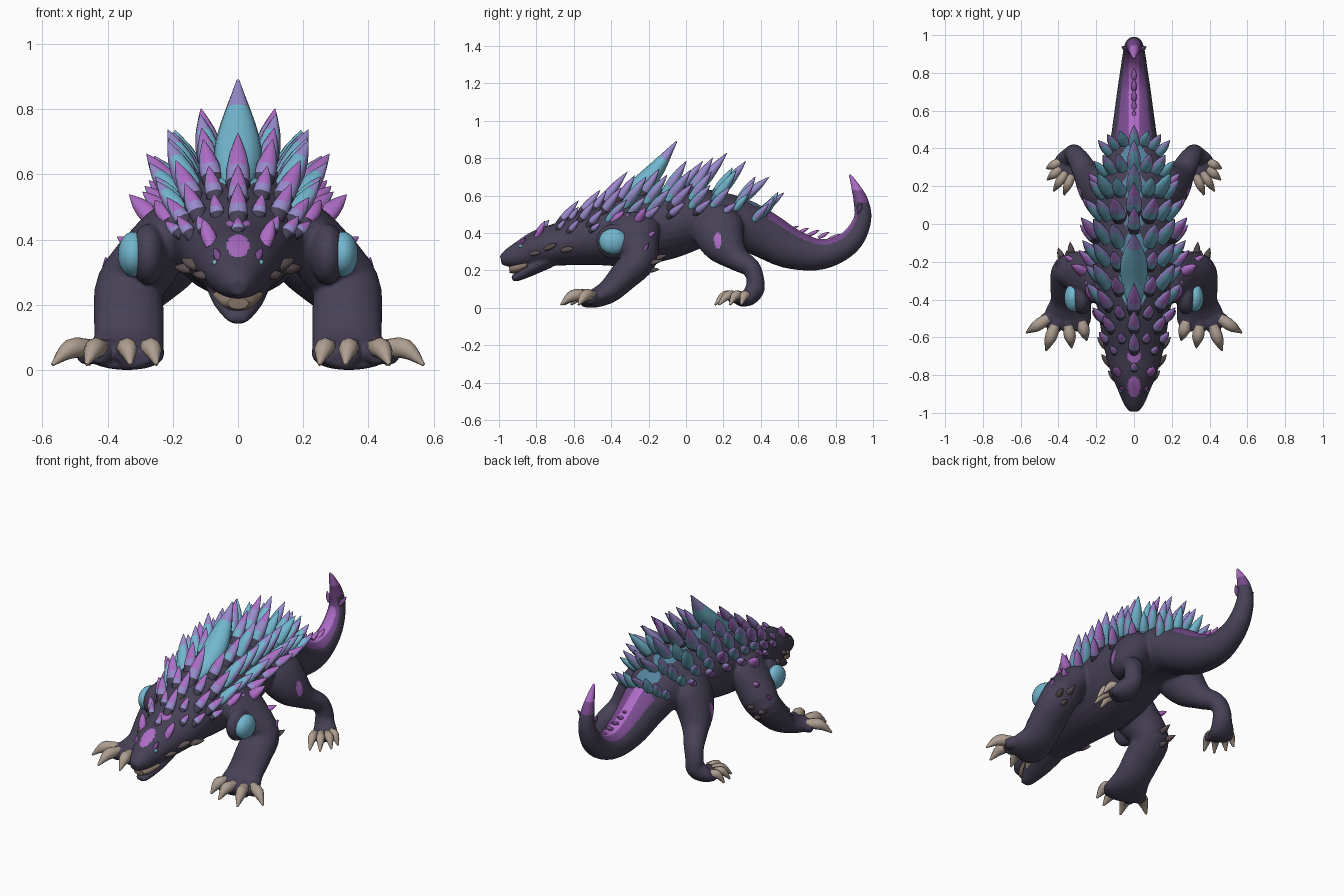
import bpy, bmesh, math, random
from mathutils import Vector

random.seed(4)
cube = bpy.data.objects.get("Cube")
if cube:
    bpy.data.objects.remove(cube, do_unlink=True)

# Colours
COLOURS = {
    "dark_hide": (0.062, 0.052, 0.092), "purple": (0.42, 0.15, 0.56),
    "deep_purple": (0.19, 0.07, 0.27), "lavender": (0.31, 0.26, 0.60),
    "cyan": (0.17, 0.47, 0.62), "teal": (0.09, 0.23, 0.35),
    "bone": (0.42, 0.34, 0.28), "brown": (0.11, 0.08, 0.085), "tan": (0.26, 0.19, 0.15),
}
MATS = []
for key, rgb in COLOURS.items():
    m = bpy.data.materials.new(key)
    m.use_nodes = True
    m.diffuse_color = (*rgb, 1)
    m.node_tree.nodes["Principled BSDF"].inputs["Base Color"].default_value = (*rgb, 1)
    MATS.append(m)
HIDE, PURPLE, DEEP, LAV, CYAN, TEAL, BONE, BROWN, TAN = range(9)


def finish(name, bm, angle=50):
    bmesh.ops.recalc_face_normals(bm, faces=bm.faces[:])
    me = bpy.data.meshes.new(name)
    bm.to_mesh(me)
    bm.free()
    for m in MATS:
        me.materials.append(m)
    ob = bpy.data.objects.new(name, me)
    bpy.context.collection.objects.link(ob)
    shade(ob, angle)
    return ob


def shade(ob, angle):
    bpy.ops.object.select_all(action="DESELECT")
    ob.select_set(True)
    bpy.context.view_layer.objects.active = ob
    bpy.ops.object.shade_smooth_by_angle(angle=math.radians(angle))


def smooth_path(pts, steps):
    """Catmull-Rom through points of x, y, z, half width, half height."""
    p = [Vector(q) for q in pts]
    p = [2 * p[0] - p[1]] + p + [2 * p[-1] - p[-2]]
    out = []
    for i in range(1, len(p) - 2):
        a, b, c, d = p[i - 1:i + 3]
        for k in range(steps):
            t = k / steps
            out.append(0.5 * (2 * b + (c - a) * t + (2 * a - 5 * b + 4 * c - d) * t * t
                              + (3 * b - a - 3 * c + d) * t ** 3))
    return out + [p[-2]]


def skin(bm, rings, bands, edge=None):
    """Bridge rings; bands colour them in order, edge colours the two thin flanks."""
    loops = [[bm.verts.new(v) for v in r] for r in rings]
    n = len(loops[0])
    for k, (a, b) in enumerate(zip(loops, loops[1:])):
        for i in range(n):
            f = bm.faces.new((a[i], a[(i + 1) % n], b[(i + 1) % n], b[i]))
            flank = edge is not None and k > 0 and i % (n // 2) in (0, n // 2 - 1)
            f.material_index = edge if flank else bands[min(k, len(bands) - 1)]
    for ring, mat in ((loops[0], bands[0]), (loops[-1], bands[-1])):
        bm.faces.new(ring).material_index = mat


def loft(bm, pts, side=1, sides=20, steps=4, bands=(HIDE,)):
    path = smooth_path(pts, steps)
    rings = []
    for i, p in enumerate(path):
        t = Vector((path[min(i + 1, len(path) - 1)] - path[max(i - 1, 0)])[:3]).normalized()
        s = Vector((1, 0, 0))
        s = (s - t * s.dot(t)).normalized()
        u = s.cross(t)
        ring = []
        for k in range(sides):
            a = math.tau * k / sides
            v = Vector(p[:3]) + s * math.cos(a) * max(p[3], 0.002) + u * math.sin(a) * max(p[4], 0.002)
            ring.append((v.x * side, v.y, v.z))
        rings.append(ring)
    skin(bm, rings, bands)


def spike(bm, base, direction, length, width, bands, edge=None, sides=8):
    """A leaf-shaped crystal coloured in bands from root to tip."""
    d = Vector(direction).normalized()
    s = d.cross(Vector((0, 0.75, -0.66)))
    s = s.normalized() if s.length > 0.1 else Vector((1, 0, 0))
    u = s.cross(d)
    rings = []
    for t, r in ((-0.25, 0.8), (0.15, 1), (0.38, 0.95), (0.65, 0.68), (0.88, 0.28), (1, 0.03)):
        c = Vector(base) + d * length * t
        rings.append([c + (s * math.cos(math.tau * k / sides) + u * math.sin(math.tau * k / sides) * 0.75)
                      * width * r for k in range(sides)])
    skin(bm, rings, bands, edge)


def ball(bm, centre, scale, mat):
    made = bmesh.ops.create_icosphere(bm, subdivisions=3, radius=1)["verts"]
    for v in made:
        v.co = Vector(centre) + Vector([c * k for c, k in zip(v.co, scale)])
    for f in {f for v in made for f in v.link_faces}:
        f.material_index = mat


# Spine from snout to tail tip: y, z, half width, half height
SPINE = [(-.99, .255, .028, .025), (-.95, .265, .055, .05), (-.88, .285, .085, .075),
         (-.78, .32, .125, .1), (-.65, .345, .16, .12), (-.5, .38, .185, .155),
         (-.3, .415, .215, .195), (-.1, .45, .22, .19), (.1, .48, .2, .155),
         (.28, .455, .165, .135), (.42, .39, .13, .125), (.55, .32, .11, .11),
         (.7, .285, .09, .085), (.82, .315, .072, .07), (.9, .38, .06, .06),
         (.945, .48, .048, .047), (.935, .57, .037, .04), (.905, .65, .022, .024),
         (.875, .715, .007, .007)]
FRONT_LEG = [(.17, -.28, .46, .08, .12), (.21, -.28, .42, .09, .14), (.265, -.265, .35, .1, .125),
             (.33, -.25, .26, .105, .095), (.335, -.33, .17, .108, .08), (.335, -.41, .09, .108, .065),
             (.35, -.49, .05, .125, .05), (.365, -.55, .038, .1, .035)]
HIND_LEG = [(.11, .15, .5, .09, .12), (.16, .17, .42, .105, .14), (.21, .21, .335, .095, .115),
            (.255, .275, .262, .07, .068), (.295, .345, .215, .058, .052), (.315, .37, .155, .052, .047),
            (.32, .368, .1, .055, .052), (.345, .335, .055, .07, .045), (.37, .285, .04, .068, .033)]
# Claws: base x, y and tip x, y
FRONT_CLAWS = [(.275, -.53, .25, -.615), (.345, -.555, .33, -.655), (.425, -.555, .465, -.67), (.47, -.51, .57, -.575)]
HIND_CLAWS = [(.335, .245, .37, .155), (.37, .26, .425, .175), (.4, .285, .458, .235), (.4, .325, .462, .295)]

# Body, jaw, legs and toes fused into one skin
hide = bmesh.new()
loft(hide, [(0, *p) for p in SPINE], sides=28)
loft(hide, [(0, -.74, .26, .1, .05), (0, -.83, .21, .078, .04), (0, -.9, .168, .045, .026), (0, -.93, .155, .026, .014)])
claws = bmesh.new()
for sx in (1, -1):
    for leg, toes, heel, r in ((FRONT_LEG, FRONT_CLAWS, (.36, -.45), .036), (HIND_LEG, HIND_CLAWS, (.345, .33), .028)):
        loft(hide, leg, sx)
        for bx, by, tx, ty in toes:
            hx, hy = heel
            loft(hide, [(hx, hy, .05, r, r), ((hx + bx) / 2, (hy + by) / 2, .06, r, r), (bx, by, .05, r, r),
                        (bx + (tx - bx) * .15, by + (ty - by) * .15, .045, r * .8, r * .8)], sx, 12)
            loft(claws, [(bx - (tx - bx) * .15, by - (ty - by) * .15, .066, r * .8, r * .8),
                         (bx + (tx - bx) * .45, by + (ty - by) * .45, .064, r * .85, r * .85),
                         (tx, ty, .016, .005, .005)], sx, 8, 4, [BONE])
    ball(hide, (.275 * sx, -.385, .355), (.055, .095, .095), HIDE)
raw = finish("raw_skin", hide)
mod = raw.modifiers.new("fuse", "REMESH")
mod.mode = "VOXEL"
mod.voxel_size = 0.008
soft = raw.modifiers.new("soften", "SMOOTH")
soft.iterations = 5
bpy.context.view_layer.update()
mesh = bpy.data.meshes.new_from_object(raw.evaluated_get(bpy.context.evaluated_depsgraph_get()))
bpy.data.objects.remove(raw, do_unlink=True)
mesh.materials.clear()
for m in MATS:
    mesh.materials.append(m)

# Painted hide: tail stripe, back and forehead patches, thigh spots
for f in mesh.polygons:
    c, n = f.center, f.normal
    idx = HIDE
    if c.y > .44 and abs(c.x) < .12:
        inward = n.dot((Vector((0, .66, .75)) - c).normalized())
        if c.z > .6 or inward > .8:
            idx = PURPLE if abs(c.x) < .028 and inward > .8 or c.z > .63 else DEEP
        elif inward > .5 or c.z > .56:
            idx = DEEP
    elif n.z > .2 and ((c.y + .86) / .055) ** 2 + (c.x / .034) ** 2 < 1:
        idx = PURPLE
    elif n.z > .2 and ((c.y + .7) / .035) ** 2 + (c.x / .034) ** 2 < 1:
        idx = PURPLE
    elif n.z > .4 and ((c.y + .3) / .15) ** 2 + (c.x / .075) ** 2 < 1:
        idx = CYAN
    elif n.z > .4 and c.y > -.15 and abs(c.x) < .05 + .02 * math.sin(c.y * 40):
        idx = TEAL
    elif abs(c.x) > .15 and n.x * c.x > 0 and ((c.y - .17) / .02) ** 2 + ((c.z - .36) / .045) ** 2 < 1:
        idx = PURPLE
    f.material_index = idx
body = bpy.data.objects.new("body", mesh)
bpy.context.collection.objects.link(body)
shade(body, 60)
finish("claws", claws)

# Mouth lining
mouth = bmesh.new()
loft(mouth, [(0, -.85, .23, .078, .022), (0, -.91, .21, .056, .028), (0, -.945, .205, .032, .018)], bands=[TAN])
finish("mouth", mouth)


def surface(y, angle):
    for a, b in zip(SPINE, SPINE[1:]):
        if a[0] <= y <= b[0]:
            _, z, w, h = Vector(a).lerp(Vector(b), (y - a[0]) / (b[0] - a[0]))
            s, c = math.sin(angle), math.cos(angle)
            return Vector((w * s, y, z + h * c)), Vector((s / w, 0, c / h)).normalized()


# Shoulder gems and eyes
gems, eyes = bmesh.new(), bmesh.new()
for sx in (1, -1):
    ball(gems, (.322 * sx, -.39, .355), (.047, .076, .07), CYAN)
    p, _ = surface(-.88, sx * .95)
    ball(eyes, p, (.01, .014, .01), CYAN)
finish("shoulder_gems", gems)
finish("eyes", eyes)

# Crystal colourings: bands from root to tip, then flank colour
WARM = ([HIDE, LAV, PURPLE], LAV)
MIXED = ([HIDE, CYAN, LAV, PURPLE], LAV)
COOL = ([CYAN, CYAN, CYAN, LAV], LAV)
ICE = ([TEAL, CYAN, CYAN, CYAN], CYAN)

# Central ridge of spikes: y, length, width
ridge = bmesh.new()
for y, length, width in ((-.77, .06, .02), (-.67, .15, .03), (-.56, .16, .032), (-.46, .23, .038),
                         (-.03, .19, .034), (.06, .25, .042), (.18, .22, .04), (.3, .19, .036), (.41, .15, .03)):
    p, n = surface(y, 0)
    lean = .62 if y < .25 else .9
    spike(ridge, p, n * .75 + Vector((0, lean, 0)), length, width, *(WARM if y < -.4 else MIXED if y < .1 else COOL))
# Great crest crystal, sweeping up from the back
loft(ridge, [(0, -.43, .56, .035, .03), (0, -.3, .61, .068, .05), (0, -.18, .715, .066, .05), (0, -.05, .89, .004, .004)],
     sides=12, bands=[CYAN] * 10 + [LAV])
finish("ridge_spikes", ridge, 60)

# Side rows of spikes, staggered and mirrored: angle, size, first y, last y, spacing
rows = bmesh.new()
for row, (angle, size, start, end, gap) in enumerate(((.38, 1.2, -.62, .43, .13), (.74, 1.25, -.68, .42, .12),
                                                      (1.06, 1, -.62, .4, .11), (1.32, .75, -.5, .3, .14))):
    y = start
    while y < end:
        bump = max(0, 1 - ((y + .05) / .65) ** 2)
        length = (.05 + .115 * bump) * size * random.uniform(.85, 1.15)
        look = WARM if y < -.4 or row == 3 else random.choice((COOL, ICE, ICE) if y > .05 else (MIXED, WARM, COOL, ICE))
        for sx in (1, -1):
            p, n = surface(y, angle * sx)
            spike(rows, p, n * .65 + Vector((0, .62, .35)), length, .01 + length * .15, *look)
        y += gap
finish("side_spikes", rows, 60)

# Small spikes on cheeks, brows, shoulders and elbows: position, direction, length, width, colour
EXTRA = [((.13, -.74, .32), (.6, .7, .3), .07, .02, BROWN), ((.1, -.82, .29), (.6, .7, .1), .06, .018, BROWN),
         ((.15, -.65, .31), (.6, .7, .1), .07, .02, BROWN), ((.085, -.79, .395), (.25, .4, .8), .08, .024, PURPLE),
         ((.06, -.88, .345), (.3, .5, .7), .04, .013, DEEP), ((.255, -.26, .46), (.6, .35, .6), .12, .034, PURPLE),
         ((.22, -.38, .47), (.4, .6, .6), .08, .026, PURPLE), ((.32, -.2, .38), (.7, .5, .4), .07, .02, PURPLE),
         ((.39, -.24, .28), (.2, .5, .8), .08, .022, DEEP), ((.38, -.19, .24), (.3, .9, .2), .07, .02, BROWN),
         ((.33, -.17, .26), (.1, .9, .3), .08, .02, BROWN), ((.35, -.2, .2), (.1, .9, .1), .06, .018, BROWN),
         ((.04, .925, .52), (.5, .3, .8), .05, .014, DEEP)]
extra = bmesh.new()
for (x, y, z), (dx, dy, dz), length, width, colour in EXTRA:
    for sx in (1, -1):
        spike(extra, (x * sx, y, z), (dx * sx, dy, dz), length, width, [colour])
# Fine crest along the tail
for i in range(6):
    spike(extra, (0, .5 + i * .055, .425 - i * .011), (0, .8, .4), .055, .014, [PURPLE])
finish("small_spikes", extra, 60)
